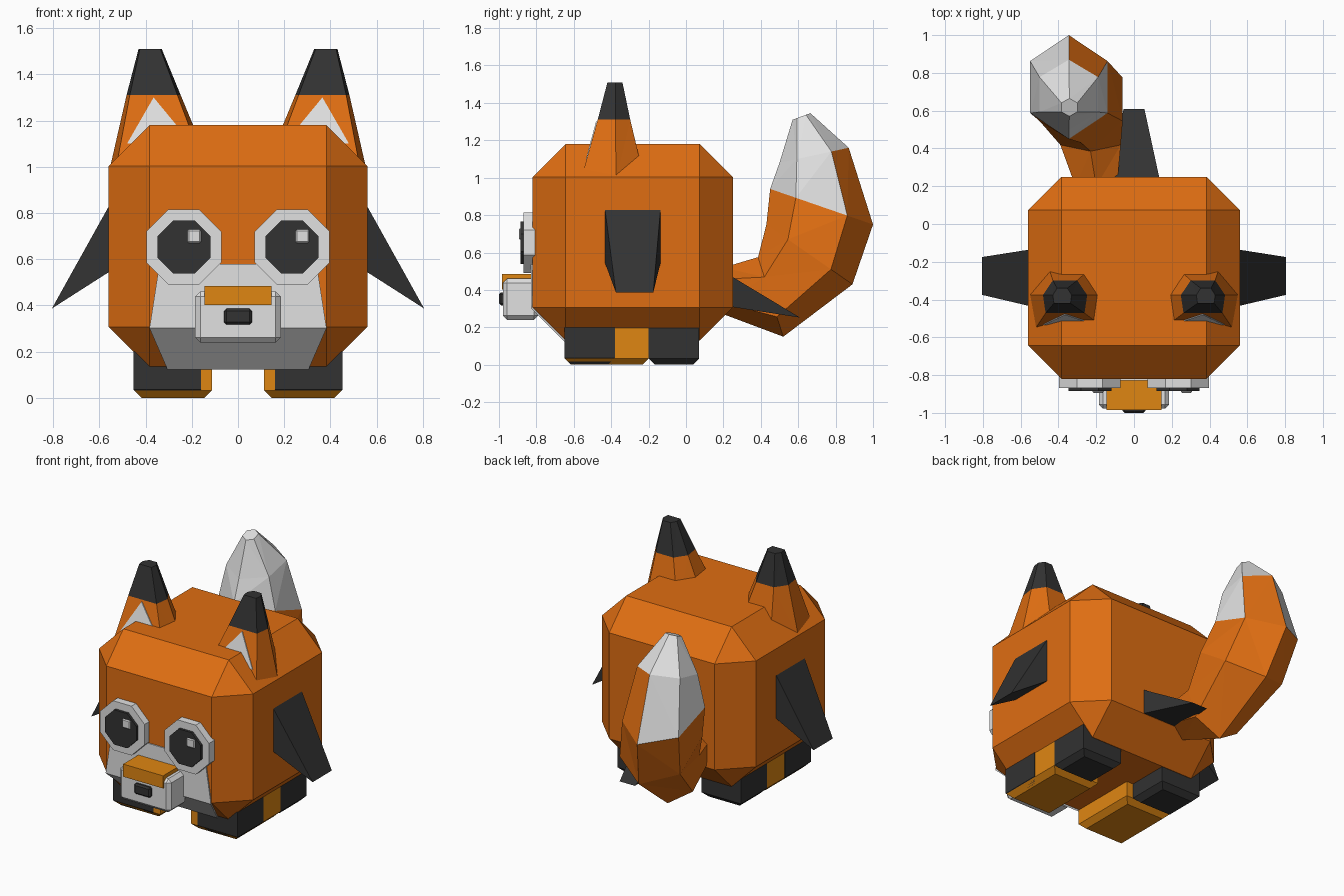
import bpy, bmesh
from math import cos, sin, pi
from mathutils import Vector

if "Cube" in bpy.data.objects:
    bpy.data.objects.remove(bpy.data.objects["Cube"], do_unlink=True)


def material(name, rgb):
    m = bpy.data.materials.new(name)
    m.use_nodes = True
    m.diffuse_color = (*rgb, 1)
    m.node_tree.nodes["Principled BSDF"].inputs["Base Color"].default_value = (*rgb, 1)
    return m


ORANGE = material("fur orange", (0.74, 0.155, 0.006))
AMBER = material("paw amber", (0.74, 0.24, 0.006))
WHITE = material("soft white", (0.75, 0.75, 0.75))
BLACK = material("charcoal", (0.032, 0.032, 0.032))


def finish(name, bm, mats):
    bmesh.ops.recalc_face_normals(bm, faces=bm.faces)
    me = bpy.data.meshes.new(name)
    bm.to_mesh(me)
    bm.free()
    for m in mats:
        me.materials.append(m)
    ob = bpy.data.objects.new(name, me)
    bpy.context.scene.collection.objects.link(ob)
    return ob


def hull(name, points, mat):
    """Convex solid around a few points."""
    bm = bmesh.new()
    for p in points:
        bm.verts.new(p)
    bmesh.ops.convex_hull(bm, input=bm.verts)
    bmesh.ops.dissolve_limit(bm, angle_limit=0.01, verts=bm.verts, edges=bm.edges)
    return finish(name, bm, [mat])


def box(name, lo, hi, mat, bevel=0.0):
    bm = bmesh.new()
    bmesh.ops.create_cube(bm, size=1)
    lo, hi = Vector(lo), Vector(hi)
    for v in bm.verts:
        v.co = (lo + hi) / 2 + v.co * (hi - lo)
    if bevel:
        bmesh.ops.bevel(bm, geom=bm.edges[:], offset=bevel, segments=1,
                        profile=0.5, affect='EDGES')
    return finish(name, bm, [mat])


def loft(name, rings, mats, rule):
    """Skin a list of rings; rule(ring, side) gives the material slot."""
    bm = bmesh.new()
    rows = [[bm.verts.new(p) for p in ring] for ring in rings]
    n = len(rows[0])
    for i in range(len(rows) - 1):
        for k in range(n):
            j = (k + 1) % n
            f = bm.faces.new((rows[i][k], rows[i][j], rows[i + 1][j], rows[i + 1][k]))
            f.material_index = rule(i, k)
    bm.faces.new(rows[0])
    cap = bm.faces.new(rows[-1])
    cap.material_index = rule(len(rows) - 2, 0)
    bmesh.ops.triangulate(bm, faces=[f for f in bm.faces if len(f.verts) == 4])
    return finish(name, bm, mats)


def paw(name, s, x0, x1, y0, y1, z0, mat):
    """Block whose lower edge is cut back all round."""
    c = 0.033
    pts = [(s * x, y, z) for x in (x0, x1) for y in (y0, y1) for z in (z0 + c, 0.2)]
    pts += [(s * x, y, z0) for x in (x0 + c, x1 - c) for y in (y0 + c, y1 - c)]
    hull(name, pts, mat)


def octagon(name, cx, cz, half, y0, y1, mat):
    r = half / cos(pi / 8)
    hull(name, [(cx + r * cos(a), y, cz + r * sin(a)) for y in (y0, y1)
                for a in [pi / 8 + k * pi / 4 for k in range(8)]], mat)


# Body
box("body", (-0.56, -0.82, 0.13), (0.56, 0.25, 1.18), ORANGE, 0.177)

# Muzzle patch wrapping the lower front edge
patch = []
for s in (-1, 1):
    patch += [(s * 0.34, -0.828, 0.58), (s * 0.383, -0.828, 0.302), (s * 0.305, -0.65, 0.123),
              (s * 0.34, -0.76, 0.58), (s * 0.305, -0.64, 0.2)]
hull("muzzle_patch", patch, WHITE)

# Snout and nose
box("snout", (-0.185, -0.978, 0.24), (0.185, -0.79, 0.46), WHITE, 0.022)
box("snout_bridge", (-0.145, -0.985, 0.402), (0.145, -0.79, 0.485), AMBER)
box("nose", (-0.06, -1.0, 0.318), (0.06, -0.95, 0.386), BLACK, 0.01)

# Ear section: wide front, narrower back (unit half-sizes)
EAR = [(-0.88, -1), (0.88, -1), (1, 0.1), (0.55, 1), (-0.55, 1), (-1, 0.1)]
# centre x, centre y, half x, half y, height
EAR_RINGS = [(0.335, -0.392, 0.22, 0.17, 0.99),
             (0.365, -0.385, 0.117, 0.087, 1.31),
             (0.38, -0.38, 0.05, 0.04, 1.51)]

for s, side in ((1, "left"), (-1, "right")):
    # Ears
    loft(side + "_ear",
         [[(s * (cx + hx * u), cy + hy * v, z) for u, v in EAR]
          for cx, cy, hx, hy, z in EAR_RINGS],
         [ORANGE, BLACK], lambda i, k: i)
    tri = [(0.365, -0.481, 1.3), (0.2, -0.535, 1.1), (0.48, -0.535, 1.1)]
    hull(side + "_inner_ear", [(s * x, y + d, z) for x, y, z in tri for d in (0, 0.009)], WHITE)

    # Eyes
    ex, ez = s * 0.234, 0.653
    octagon(side + "_eye_white", ex, ez, 0.162, -0.868, -0.8, WHITE)
    octagon(side + "_pupil", ex, ez, 0.114, -0.885, -0.86, BLACK)
    box(side + "_eye_glint", (ex + 0.015, -0.894, 0.67), (ex + 0.074, -0.88, 0.728), WHITE, 0.006)

    # Arms
    hull(side + "_arm",
         [(s * 0.55, y, z) for y in (-0.435, -0.135) for z in (0.55, 0.845)]
         + [(s * 0.805, y, 0.387) for y in (-0.375, -0.175)], BLACK)

    # Feet
    paw(side + "_front_foot", s, 0.112, 0.45, -0.647, -0.2, 0.0, AMBER)
    paw(side + "_toe_cap", s, 0.16, 0.453, -0.65, -0.38, 0.003, BLACK)
    paw(side + "_back_foot", s, 0.16, 0.45, -0.2, 0.07, 0.0, BLACK)

# Back fin
hull("back_fin", [(x, 0.24, z) for x in (-0.135, 0.135) for z in (0.31, 0.475)]
     + [(x, 0.61, 0.252) for x in (-0.055, 0.055)], BLACK)

# Tail rings: outer (y, z), inner (y, z), centre x, half width
TAIL = [((0.2, 0.27), (0.2, 0.52), -0.2, 0.11),
        ((0.52, 0.15), (0.385, 0.575), -0.23, 0.16),
        ((0.89, 0.43), (0.43, 0.75), -0.28, 0.22),
        ((1.0, 0.75), (0.45, 0.94), -0.345, 0.205),
        ((0.87, 1.16), (0.5, 1.08), -0.345, 0.155),
        ((0.665, 1.345), (0.57, 1.31), -0.342, 0.042)]
rings = []
for outer, inner, cx, hw in TAIL:
    o, i = Vector(outer), Vector(inner)
    ring = []
    for k in range(6):
        a = k * pi / 3
        p = (o + i) / 2 + (o - i) / 2 * cos(a)
        ring.append((cx + hw / sin(pi / 3) * sin(a), p.x, p.y))
    rings.append(ring)
loft("tail", rings, [ORANGE, WHITE], lambda i, k: int(i > 3 or (i == 3 and k != 0)))
